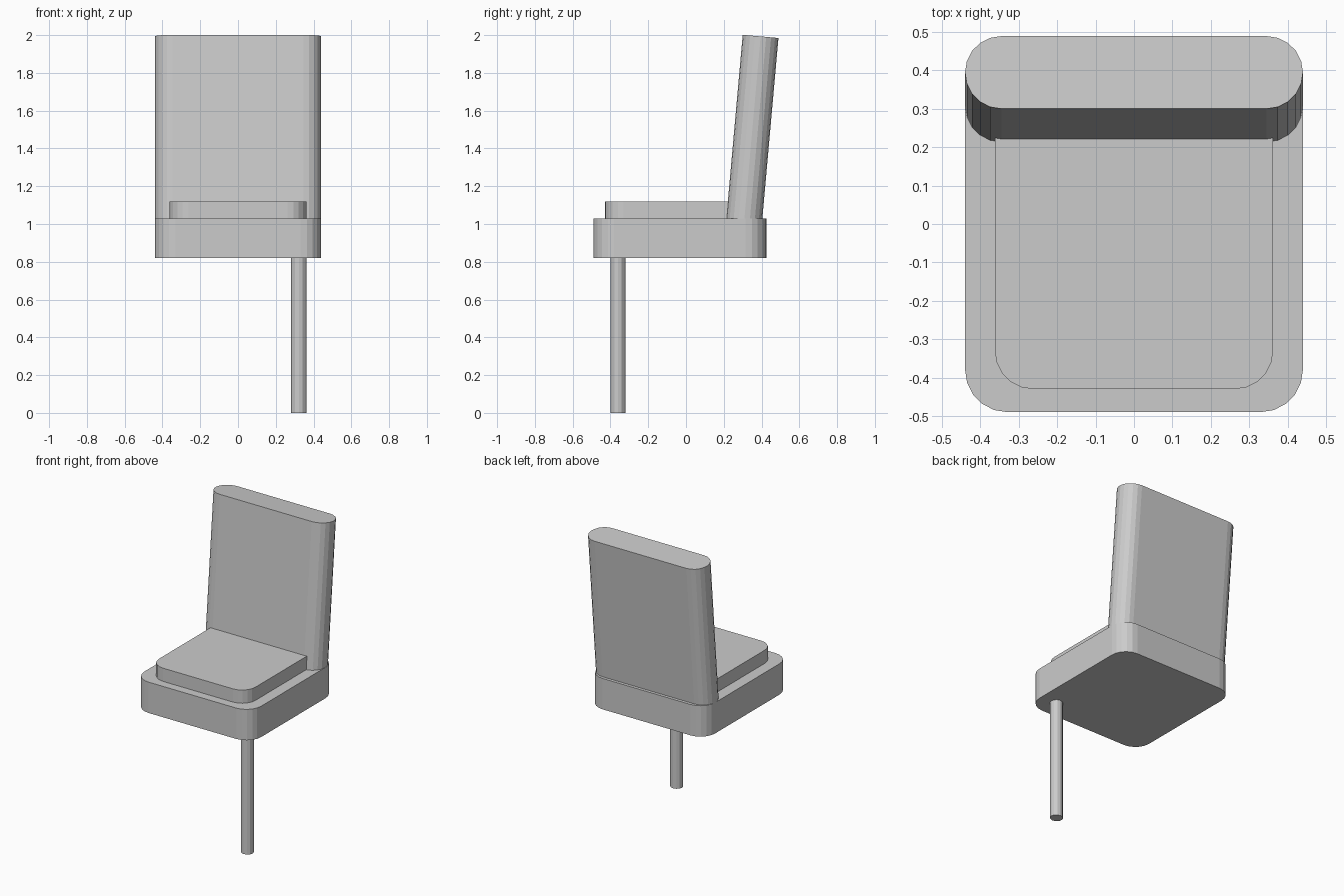
import bpy, bmesh, math
from mathutils import Matrix

if "Cube" in bpy.data.objects:
    bpy.data.objects.remove(bpy.data.objects["Cube"])


def finish(bm, name):
    mesh = bpy.data.meshes.new(name)
    bm.to_mesh(mesh)
    bm.free()
    obj = bpy.data.objects.new(name, mesh)
    bpy.context.collection.objects.link(obj)
    return obj


def rounded_slab(name, size, centre, radius, segments=5, tilt=0.0):
    """Box with rounded vertical corners, optionally leaned about x."""
    bm = bmesh.new()
    bmesh.ops.create_cube(bm, size=1.0)
    bmesh.ops.scale(bm, vec=size, verts=bm.verts)
    upright = [e for e in bm.edges
               if abs(e.verts[0].co.z - e.verts[1].co.z) > size[2] / 2]
    bmesh.ops.bevel(bm, geom=upright, offset=radius, segments=segments,
                    profile=0.5, affect='EDGES')
    obj = finish(bm, name)
    obj.location = centre
    obj.rotation_euler.x = tilt
    return obj


def leg(name, x, y, height, rx, ry, sides=12):
    bm = bmesh.new()
    bmesh.ops.create_cone(bm, cap_ends=True, segments=sides, radius1=1, radius2=1,
                          depth=height, matrix=Matrix.Translation((0, 0, height / 2)))
    bmesh.ops.scale(bm, vec=(rx, ry, 1), verts=bm.verts)
    obj = finish(bm, name)
    obj.location = (x, y, 0)
    return obj


# Seat base and the cushion, whose rear tucks into the backrest
rounded_slab("seat", (0.88, 0.915, 0.21), (0, -0.0325, 0.925), 0.11)
rounded_slab("cushion", (0.725, 0.77, 0.10), (0, -0.045, 1.07), 0.10)

# Leaning backrest with fully rounded ends
rounded_slab("backrest", (0.88, 0.19, 0.975), (0, 0.3515, 1.5075), 0.0945,
             tilt=-math.radians(5.1))

# The single leg
leg("front_leg", 0.322, -0.36, 0.82, 0.041, 0.039)
